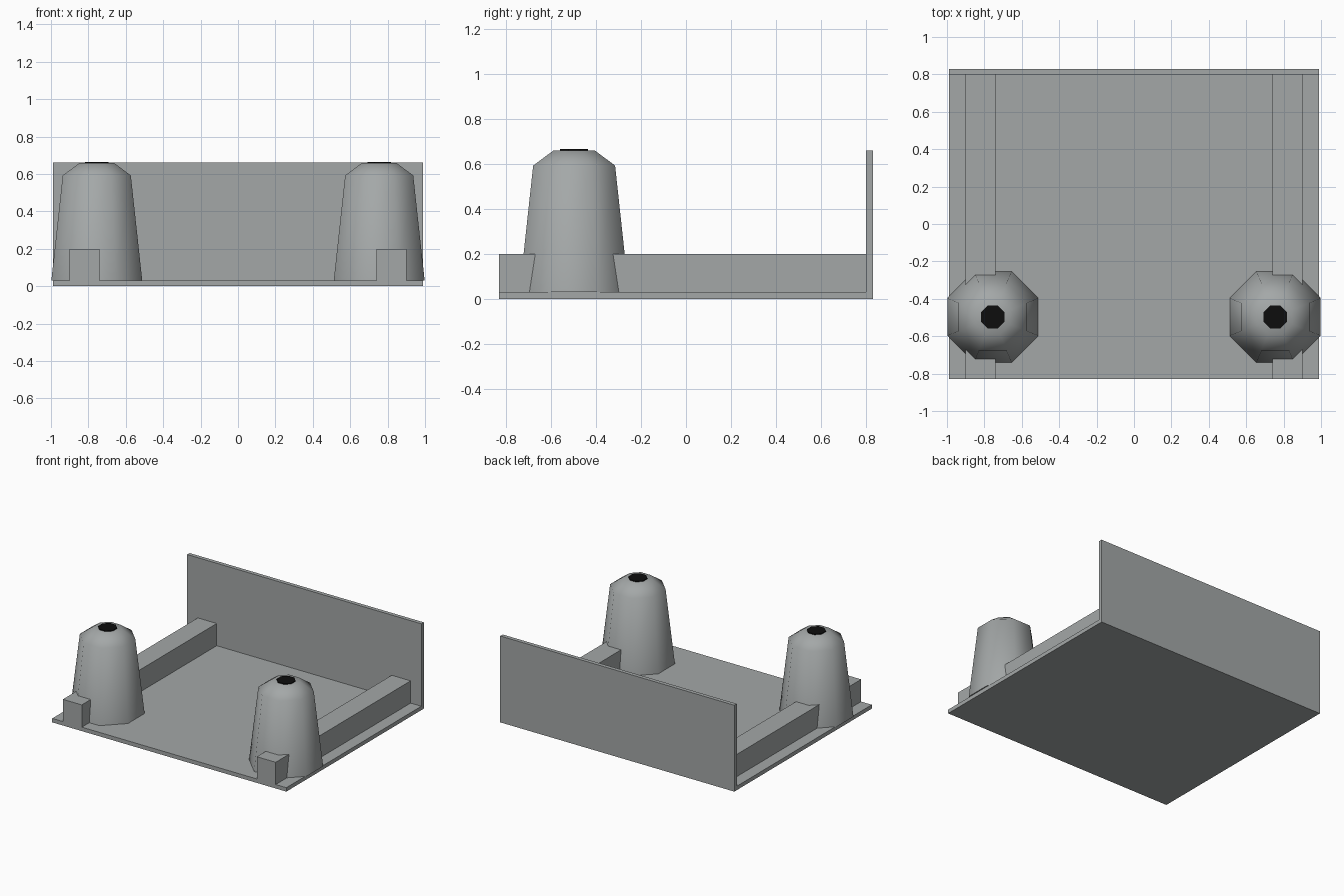
import bpy
import bmesh
import math

cube = bpy.data.objects.get("Cube")
if cube:
    bpy.data.objects.remove(cube, do_unlink=True)


def material(name, colour):
    m = bpy.data.materials.new(name)
    m.use_nodes = True
    m.diffuse_color = colour
    m.node_tree.nodes["Principled BSDF"].inputs["Base Color"].default_value = colour
    return m


grey = material("concrete grey", (0.37, 0.39, 0.39, 1))
black = material("black", (0.004, 0.004, 0.004, 1))


def add_object(name, bm, mat):
    mesh = bpy.data.meshes.new(name)
    bmesh.ops.recalc_face_normals(bm, faces=bm.faces[:])
    bm.to_mesh(mesh)
    bm.free()
    mesh.materials.append(mat)
    ob = bpy.data.objects.new(name, mesh)
    bpy.context.collection.objects.link(ob)
    return ob


def box(name, low, high, mat):
    bm = bmesh.new()
    bmesh.ops.create_cube(bm, size=1)
    for v in bm.verts:
        v.co = [(a + b) / 2 + c * (b - a) for a, b, c in zip(low, high, v.co)]
    return add_object(name, bm, mat)


def octagon_stack(name, x, y, profile, mat):
    """Closed eight-sided solid from (flat-side radius, height) pairs."""
    bm = bmesh.new()
    rings = []
    for flat, z in profile:
        r = flat / math.cos(math.pi / 8)
        angles = [(i + 0.5) * math.pi / 4 for i in range(8)]
        rings.append([bm.verts.new((x + r * math.cos(a), y + r * math.sin(a), z))
                      for a in angles])
    for low, high in zip(rings, rings[1:]):
        for i in range(8):
            j = (i + 1) % 8
            bm.faces.new((low[i], low[j], high[j], high[i]))
    bm.faces.new(rings[0])
    bm.faces.new(rings[-1])
    return add_object(name, bm, mat)


# Floor slab and upright back panel
box("floor", (-0.99, -0.83, 0), (0.99, 0.83, 0.03), grey)
box("back_panel", (-0.99, 0.8, 0), (0.99, 0.83, 0.66), grey)

# Side rails with a tapered post over each
for side, s in (("left", 1), ("right", -1)):
    xs = sorted((s * 0.74, s * 0.9))
    box(side + "_rail", (xs[0], -0.83, 0.03), (xs[1], 0.8, 0.2), grey)
    post = octagon_stack(side + "_post", s * 0.755, -0.497,
                         [(0.243, 0.03), (0.182, 0.592), (0.092, 0.659)], grey)
    bpy.ops.object.select_all(action="DESELECT")
    post.select_set(True)
    bpy.context.view_layer.objects.active = post
    bpy.ops.object.shade_smooth_by_angle(angle=math.radians(60))
    octagon_stack(side + "_post_cap", s * 0.755, -0.497,
                  [(0.062, 0.657), (0.062, 0.665)], black)
